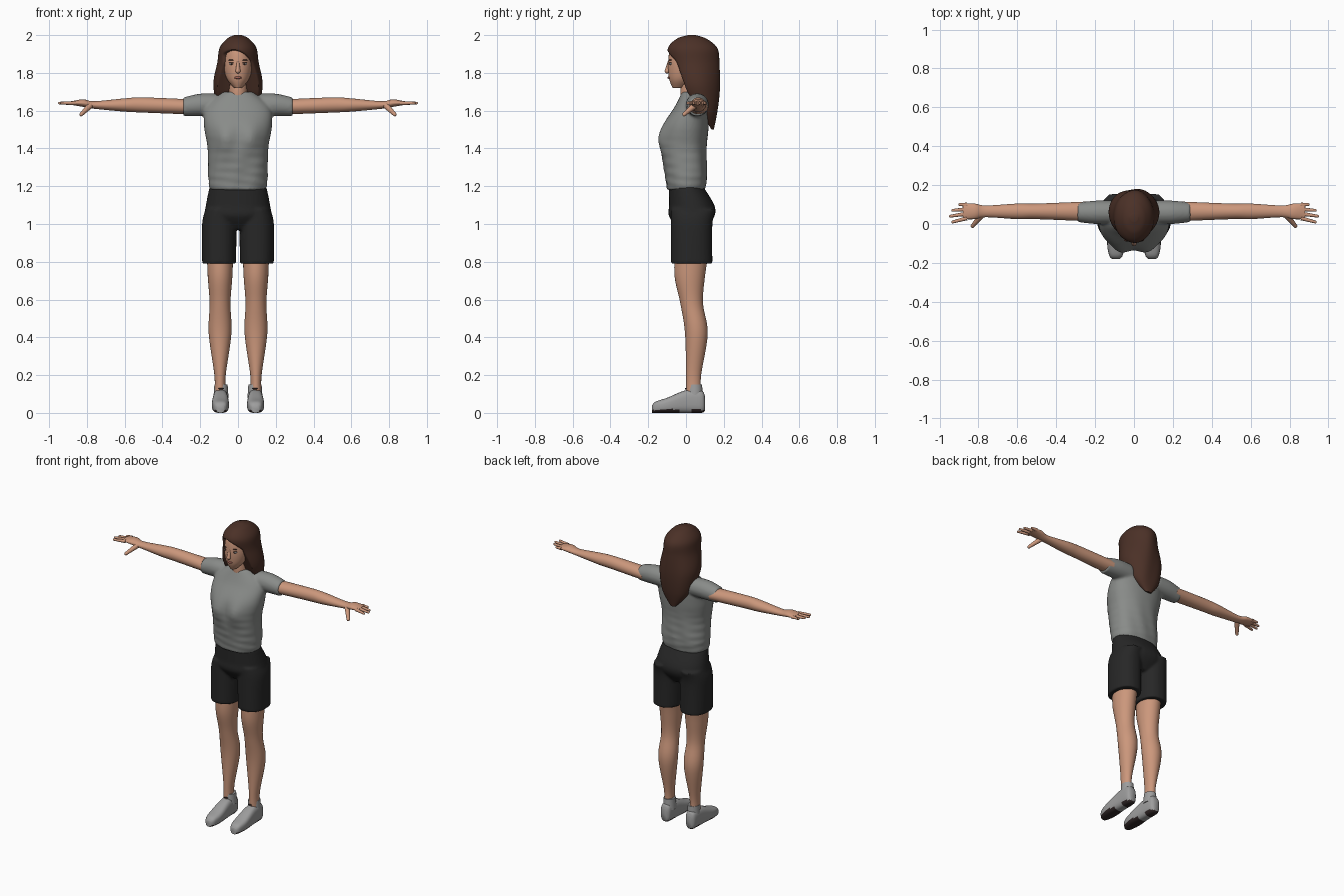
import bpy, bmesh
from math import sin, cos, tau, exp, copysign, radians
from mathutils import Vector, Matrix

cube = bpy.data.objects.get("Cube")
if cube:
    bpy.data.objects.remove(cube)


def material(name, *rgb):
    mat = bpy.data.materials.new(name)
    mat.use_nodes = True
    mat.diffuse_color = (*rgb, 1)
    shader = mat.node_tree.nodes["Principled BSDF"]
    shader.inputs["Base Color"].default_value = (*rgb, 1)
    shader.inputs["Roughness"].default_value = .8
    return mat


SKIN = material("skin", .6, .31, .2)
SHIRT = material("shirt grey", .25, .26, .25)
SHORTS = material("shorts black", .02, .02, .02)
HAIR = material("hair brown", .07, .03, .02)
SHOE = material("shoe grey", .34, .34, .34)
SOLE = material("sole dark", .03, .02, .02)
LIP = material("lip rose", .38, .13, .1)
EYE = material("eye white", .5, .5, .5)


def clamp(value):
    return max(0, min(1, value))


def smooth(value):
    return value * value * (3 - 2 * value)


def bump(offset, width):
    return exp(-(offset / width) ** 2)


def spline(rows, steps):
    """Smooth curve through the cross-section rows."""
    points = [Vector(row) for row in rows]
    padded = [points[0], *points, points[-1]]
    curve = []
    for before, start, end, after in zip(padded, padded[1:], padded[2:], padded[3:]):
        for step in range(steps):
            t = step / steps
            pull = (end - before) * (1 - t) - (after - start) * t
            curve.append(start.lerp(end, smooth(t)) + pull * t * (1 - t) / 2)
    return curve + [points[-1]]


def loft(bm, axis, offset, rows, sides=32, steps=6, square=1):
    """Rows hold the position along the axis, second centre value and two radii."""
    def power(value):
        return copysign(abs(value) ** square, value)

    rings = []
    for along, centre, wide, deep in spline(rows, steps):
        ring = []
        for side in range(sides):
            angle = tau * side / sides
            u = offset + wide * power(cos(angle))
            v = centre + deep * power(sin(angle))
            place = {"x": (along, u, v), "y": (u, along, v), "z": (u, v, along)}
            ring.append(bm.verts.new(place[axis]))
        rings.append(ring)
    for low, high in zip(rings, rings[1:]):
        for side in range(sides):
            bm.faces.new((low[side], low[side - 1], high[side - 1], high[side]))
    bm.faces.new(rings[0])
    bm.faces.new(rings[-1])


def ball(bm, centre, *size):
    matrix = Matrix.Translation(centre) @ Matrix.Diagonal((*size, 1))
    bmesh.ops.create_uvsphere(bm, u_segments=16, v_segments=10, radius=1, matrix=matrix)


def limb(bm, start, end, thick, thin):
    """Tapered rod with a rounded tip."""
    start, end = Vector(start), Vector(end)
    reach = end - start
    turn = reach.to_track_quat("Z", "Y").to_matrix().to_4x4()
    bmesh.ops.create_cone(bm, cap_ends=True, segments=16, radius1=thick, radius2=thin,
                          depth=reach.length, matrix=Matrix.Translation((start + end) / 2) @ turn)
    ball(bm, end, thin, thin, thin)


def finish(name, bm, *mats, mirror=False, blend=False, shape=None):
    if shape:
        for vert in bm.verts:
            vert.co = shape(*vert.co)
    bmesh.ops.recalc_face_normals(bm, faces=bm.faces)
    mesh = bpy.data.meshes.new(name)
    bm.to_mesh(mesh)
    bm.free()
    for mat in mats:
        mesh.materials.append(mat)
    for face in mesh.polygons:
        face.use_smooth = True
    mesh.set_sharp_from_angle(angle=radians(60))
    part = bpy.data.objects.new(name, mesh)
    bpy.context.collection.objects.link(part)
    if mirror:
        part.modifiers.new("Mirror", "MIRROR")
    if blend:
        remesh = part.modifiers.new("Blend", "REMESH")
        remesh.mode, remesh.voxel_size, remesh.use_smooth_shade = "VOXEL", .008, True
        soften = part.modifiers.new("Soften", "SMOOTH")
        soften.factor, soften.iterations = .5, 5
    return part


# Shirt: torso and sleeves blended, with bust and soft folds
def shirt_shape(x, y, z):
    if y < 0:
        y -= .024 * bump(abs(x) - .07, .05) * bump(z - 1.45, .07)
    if abs(x) < .2:
        fold = sin(40 * x + 55 * z) * sin(70 * z - 20 * x + 9 * y)
        fold *= .03 * clamp(5 * (1.5 - z))
        x, y = x * (1 + fold), y * (1 + fold)
    return Vector((x, y, z))


bm = bmesh.new()
loft(bm, "z", 0, [(1.18, 0, .15, .1), (1.25, 0, .16, .11), (1.4, -.01, .16, .12),
                  (1.52, 0, .18, .12), (1.62, .03, .17, .09), (1.7, .04, .08, .06)],
     sides=48, square=.9)
for side in (1, -1):
    loft(bm, "x", .06, [(side * .1, 1.63, .06, .06), (side * .2, 1.63, .06, .06),
                        (side * .29, 1.62, .05, .05)])
finish("shirt", bm, SHIRT, blend=True, shape=shirt_shape)

# Shorts: hips blended into two legs
bm = bmesh.new()
loft(bm, "z", 0, [(.97, .03, .09, .07), (1.04, .03, .17, .12), (1.1, .03, .17, .12),
                  (1.2, 0, .15, .09)], square=.9)
for side in (1, -1):
    loft(bm, "z", side * .1, [(.79, .03, .09, .11), (1, .03, .09, .11), (1.08, .04, .07, .12)],
         square=.9)
finish("shorts", bm, SHORTS, blend=True)

# Legs
bm = bmesh.new()
loft(bm, "z", .095, [(.1, .04, .03, .04), (.2, .04, .03, .04), (.42, .055, .06, .06),
                     (.58, .03, .055, .06), (.72, .02, .065, .08), (.85, .03, .07, .09)])
finish("legs", bm, SKIN, mirror=True)

# Arms, palms, fingers and thumbs
bm = bmesh.new()
loft(bm, "x", .065, [(.25, 1.62, .05, .04), (.5, 1.63, .04, .04), (.6, 1.63, .04, .035),
                     (.76, 1.63, .03, .02), (.82, 1.64, .04, .02), (.88, 1.64, .04, .01)])
for finger in range(4):
    tip = .945 - .012 * (finger - 1) ** 2
    limb(bm, (.86, .03 + .023 * finger, 1.64), (tip, .01 + .03 * finger, 1.64), .011, .007)
limb(bm, (.78, .05, 1.63), (.83, -.01, 1.58), .017, .01)
finish("arms_and_hands", bm, SKIN, mirror=True)

# Head, neck and nose
bm = bmesh.new()
loft(bm, "z", 0, [(1.62, .04, .06, .06), (1.7, .03, .05, .06), (1.8, .03, .05, .05)])
loft(bm, "z", 0, [(1.72, -.04, .02, .03), (1.77, -.02, .06, .07), (1.85, .01, .08, .105),
                  (1.93, .03, .07, .11), (1.97, .03, .03, .05)])
limb(bm, (0, -.09, 1.86), (0, -.1, 1.81), .006, .013)
finish("head", bm, SKIN)

# Facial details
eye = Vector((.033, -.08, 1.848))
bm = bmesh.new()
ball(bm, eye, .014, .01, .006)
finish("eyes", bm, EYE, mirror=True)
bm = bmesh.new()
ball(bm, eye + Vector((0, -.007, 0)), .005, .004, .005)
ball(bm, eye + Vector((0, -.002, .006)), .015, .009, .002)
ball(bm, eye + Vector((0, -.002, .02)), .018, .008, .003)
finish("irises_and_brows", bm, HAIR, mirror=True)
bm = bmesh.new()
ball(bm, (0, -.088, 1.775), .02, .01, .007)
finish("lips", bm, LIP)


# Hair: one long mass, opened around the face with a side-parted fringe
def hair_shape(x, y, z):
    y *= 1 + .02 * sin(42 * x + 7 * z) * clamp(8 * (2 - z))
    x *= 1 + .02 * sin(25 * z + 14 * y)
    fringe = 1.925 - 6 * (x + .025) ** 2
    edge = -.045 + .4 * max(0, 1.85 - z) + .2 * max(0, 1.7 - z) - .2 * max(0, abs(x) - .07)
    if y < edge:
        y += (edge - y) * smooth(clamp(50 * (fringe - z)))
    return Vector((x, y, z))


bm = bmesh.new()
loft(bm, "z", 0, [(1.5, .14, .02, .01), (1.6, .1, .1, .07), (1.72, .06, .13, .12),
                  (1.85, .045, .11, .13), (1.93, .035, .1, .13), (1.98, .03, .06, .08),
                  (2, .03, .02, .02)], sides=80, steps=12)
finish("hair", bm, HAIR, shape=hair_shape)

# Shoes with collars and dark treads under toe and heel
bm = bmesh.new()
loft(bm, "y", .093, [(-.18, .02, .02, .02), (-.16, .03, .035, .03), (-.1, .04, .045, .04),
                     (0, .06, .04, .06), (.08, .06, .035, .06), (.1, .05, .02, .04)], square=.7)
loft(bm, "z", .09, [(.08, .045, .04, .045), (.15, .045, .035, .04)])
shoes = finish("shoes", bm, SHOE, SOLE, mirror=True,
               shape=lambda x, y, z: Vector((x, y, max(z, 0))))
for face in shoes.data.polygons:
    arch = abs(face.center.y) < .03
    under = face.normal.z < -.4 and face.center.z < .02
    toe = face.center.y < -.16 and face.center.z < .015
    face.material_index = int(toe or under and not arch)

# Lace knots
bm = bmesh.new()
ball(bm, (.09, 0, .128), .016, .006, .004)
finish("laces", bm, SOLE, mirror=True)
